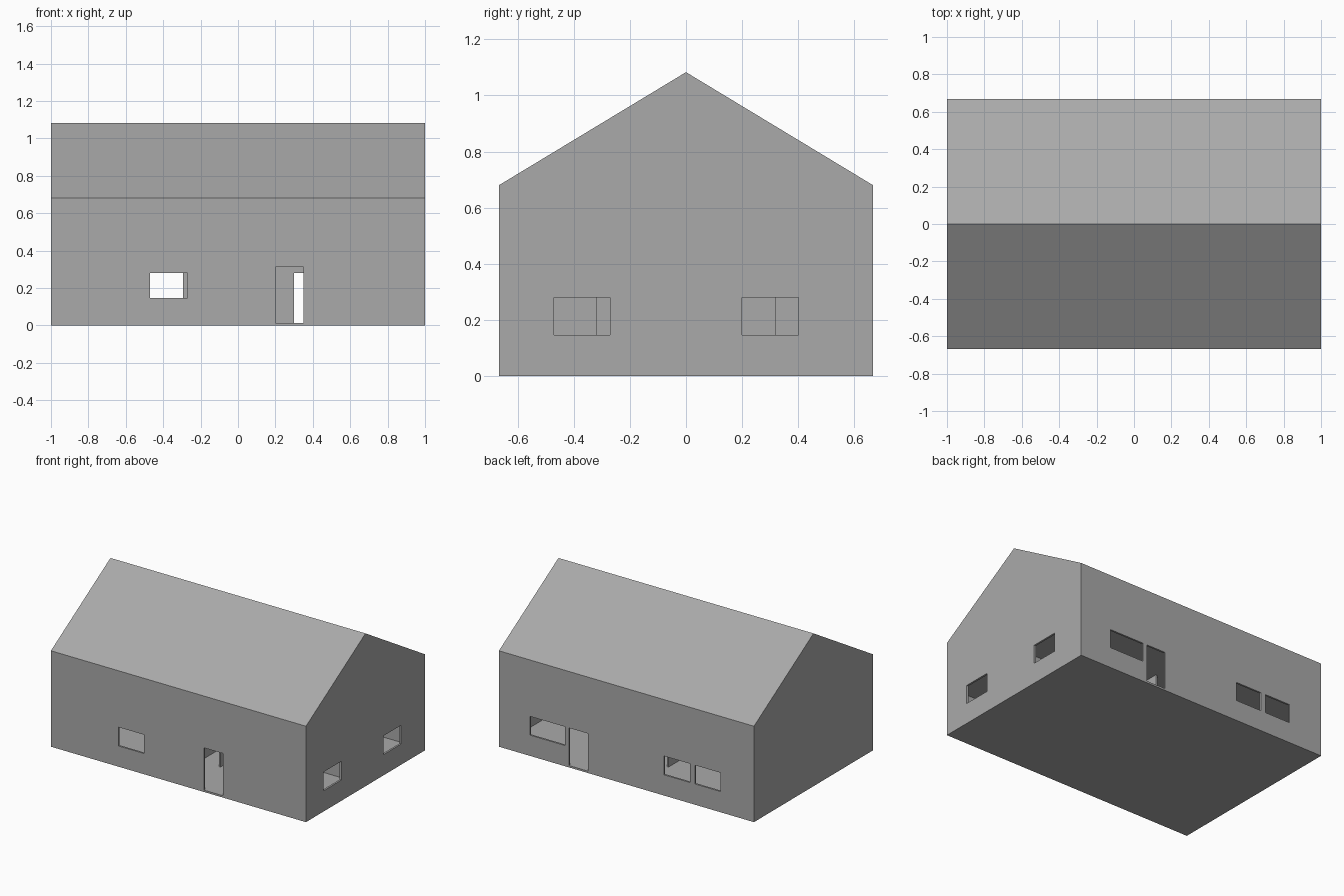
import bpy
import bmesh

cube = bpy.data.objects.get("Cube")
if cube:
    bpy.data.objects.remove(cube, do_unlink=True)

grey = bpy.data.materials.new("plain grey")
grey.use_nodes = True
colour = (0.4, 0.4, 0.4, 1)
grey.diffuse_color = colour
grey.node_tree.nodes["Principled BSDF"].inputs["Base Color"].default_value = colour

HALF_X, HALF_Y = 1.0, 0.667
EAVE, RIDGE = 0.68, 1.083
WALL, FLOOR, CEILING = 0.0133, 0.0133, 0.347
SILL, HEAD = 0.147, 0.28


def add_object(name, bm):
    bmesh.ops.recalc_face_normals(bm, faces=bm.faces)
    mesh = bpy.data.meshes.new(name)
    bm.to_mesh(mesh)
    bm.free()
    mesh.materials.append(grey)
    obj = bpy.data.objects.new(name, mesh)
    bpy.context.collection.objects.link(obj)
    return obj


def box(name, x, y, z):
    bm = bmesh.new()
    bmesh.ops.create_cube(bm, size=1)
    for v in bm.verts:
        for axis, (low, high) in enumerate((x, y, z)):
            v.co[axis] = low if v.co[axis] < 0 else high
    return add_object(name, bm)


def cut(target, cutter):
    cutter.hide_render = True
    cutter.hide_viewport = False
    mod = target.modifiers.new(cutter.name, "BOOLEAN")
    mod.operation = "DIFFERENCE"
    mod.solver = "EXACT"
    mod.object = cutter
    bpy.context.view_layer.objects.active = target
    bpy.ops.object.modifier_apply(modifier=mod.name)
    bpy.data.objects.remove(cutter, do_unlink=True)


# Gabled house body, extruded along its length
bm = bmesh.new()
gable = [(-HALF_Y, 0), (HALF_Y, 0), (HALF_Y, EAVE), (0, RIDGE), (-HALF_Y, EAVE)]
end = bm.faces.new([bm.verts.new((-HALF_X, y, z)) for y, z in gable])
extruded = bmesh.ops.extrude_face_region(bm, geom=[end])["geom"]
bmesh.ops.translate(bm, vec=(2 * HALF_X, 0, 0),
                    verts=[g for g in extruded if isinstance(g, bmesh.types.BMVert)])
house = add_object("house_body", bm)

# Hollow ground floor
inner_x, inner_y = HALF_X - WALL, HALF_Y - WALL
cut(house, box("room_cutter", (-inner_x, inner_x), (-inner_y, inner_y), (FLOOR, CEILING)))

# Wall openings: wall, span along the wall, bottom, top
openings = [
    ("front", -0.47, -0.27, SILL, HEAD),
    ("front", 0.20, 0.35, FLOOR, 0.313),
    ("back", 0.30, 0.45, FLOOR, HEAD),
    ("back", 0.483, 0.757, SILL, HEAD),
    ("back", -0.497, -0.295, SILL, HEAD),
    ("back", -0.738, -0.537, SILL, HEAD),
    ("side", -0.47, -0.27, SILL, HEAD),
    ("side", 0.20, 0.40, SILL, HEAD),
]
for wall, a, b, low, high in openings:
    if wall == "side":
        x, y = (HALF_X - 0.03, HALF_X + 0.03), (a, b)
    else:
        side = -HALF_Y if wall == "front" else HALF_Y
        x, y = (a, b), (side - 0.03, side + 0.03)
    cut(house, box("opening_cutter", x, y, (low, high)))

# Inner partition walls
for side, name in ((-1, "right_hall_wall"), (1, "left_hall_wall")):
    centre = side * 0.08
    box(name, (centre - WALL / 2, centre + WALL / 2), (-0.32, 0.32), (FLOOR, CEILING))
box("room_divider", (0.4, inner_x), (-WALL / 2, WALL / 2), (FLOOR, CEILING))
